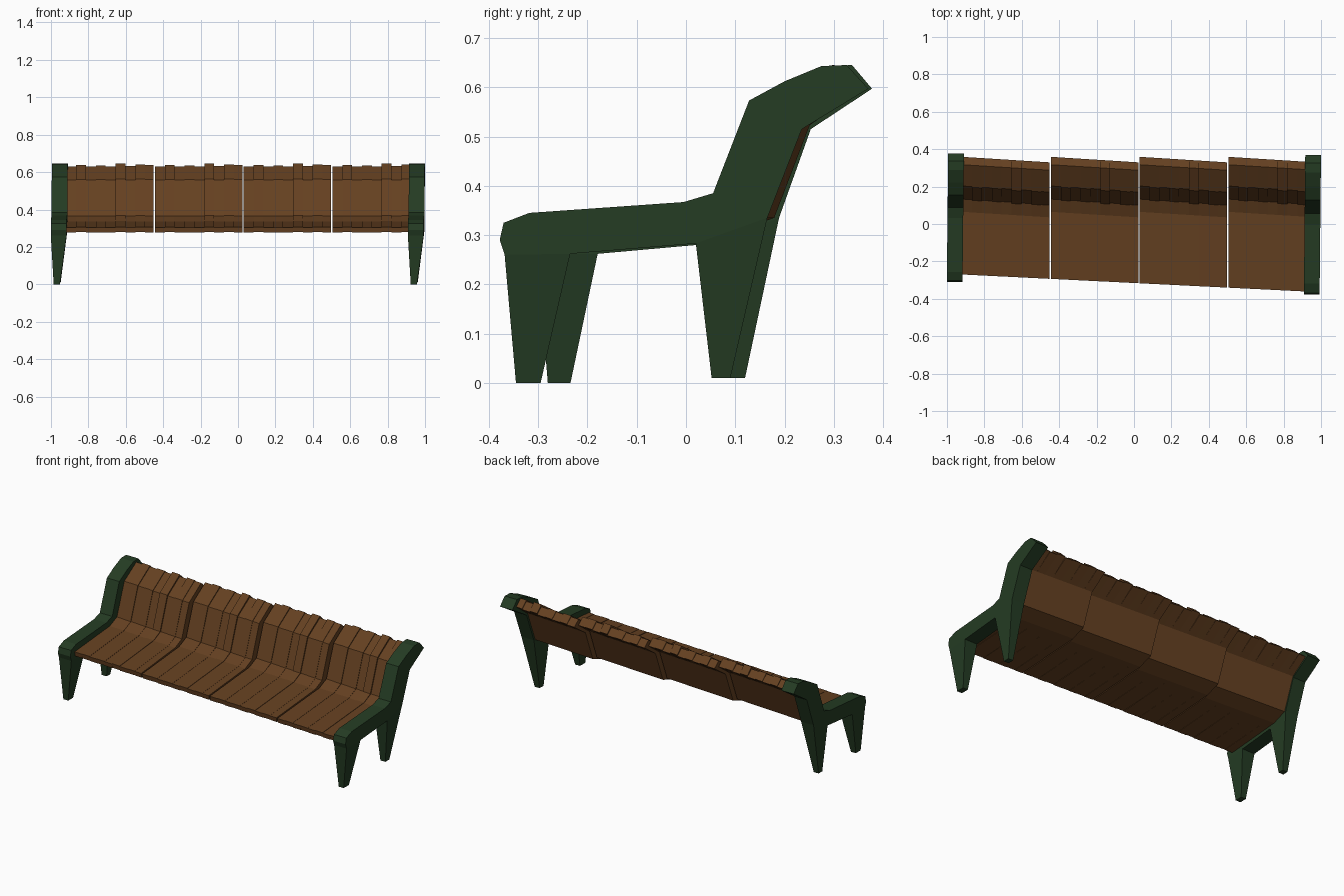
import bpy, bmesh

if "Cube" in bpy.data.objects:
    bpy.data.objects.remove(bpy.data.objects["Cube"])


def material(name, color):
    m = bpy.data.materials.new(name)
    m.diffuse_color = (*color, 1)
    m.use_nodes = True
    m.node_tree.nodes["Principled BSDF"].inputs["Base Color"].default_value = m.diffuse_color
    return m


WOOD = material("wood", (0.13, 0.052, 0.015))
IRON = material("green_paint", (0.018, 0.045, 0.017))


def finish(bm, name, mat):
    bmesh.ops.recalc_face_normals(bm, faces=bm.faces[:])
    me = bpy.data.meshes.new(name)
    bm.to_mesh(me)
    bm.free()
    me.materials.append(mat)
    ob = bpy.data.objects.new(name, me)
    bpy.context.collection.objects.link(ob)
    return ob


# End frame outline (y, z); feet are listed separately so the legs can taper
OUTLINE = [(-0.368, 0.26), (-0.345, 0.0), (-0.295, 0.0), (-0.235, 0.262),
           (0.02, 0.283), (0.052, 0.01), (0.09, 0.01), (0.165, 0.335),
           (0.235, 0.515), (0.37, 0.597), (0.326, 0.645), (0.275, 0.643),
           (0.20, 0.612), (0.128, 0.573), (0.055, 0.385), (-0.005, 0.367),
           (-0.318, 0.345), (-0.37, 0.325), (-0.378, 0.29)]
FEET = (1, 2, 5, 6)


def end_frame(name, cx, scale_y, shift_y):
    bm = bmesh.new()
    sides = []
    for hull, foot in ((-0.042, -0.027), (0.042, 0.006)):
        ring = []
        for i, (y, z) in enumerate(OUTLINE):
            x = cx + 0.01 * y + (foot if i in FEET else hull)
            ring.append(bm.verts.new((x, y * scale_y + shift_y, z)))
        sides.append(ring)
        bm.faces.new([v for i, v in enumerate(ring) if i not in FEET])
        bm.faces.new(ring[0:4])
        bm.faces.new(ring[4:8])
    a, b = sides
    n = len(a)
    for i in range(n):
        j = (i + 1) % n
        bm.faces.new((a[i], a[j], b[j], b[i]))
    return finish(bm, name, IRON)


end_frame("right_end_frame", 0.954, 1.0, 0.0)
end_frame("left_end_frame", -0.955, 0.92, 0.037)

# Slatted panels: bent boards running from seat front to headrest
START, PITCH, PER_PANEL = -0.918, 0.0527, 9
RISE = [0.0, 0.007, 0.0, 0.005, 0.0, 0.014, 0.002, 0.010, 0.006]


def slat_section(x, panel_x, rise):
    front = -0.27 - 0.0495 * (x - START)
    s = 0.015 - 0.063 * (x - panel_x)      # each panel is slightly skewed
    r = rise * 0.5
    return [(front, 0.304 + r * 0.4), (0.05 + s, 0.335 + r * 0.4),
            (0.118 + s - r, 0.365 + r * 0.4), (0.188 + s - r, 0.557 + r),
            (0.302 + s, 0.631 + rise), (0.344 + s, 0.598 + r),
            (0.236 + s, 0.523), (0.164 + s, 0.335),
            (0.075 + s, 0.303), (front + 0.004, 0.277 + r * 0.4)]


for p in range(4):
    panel_x = START + p * PITCH * PER_PANEL
    bm = bmesh.new()
    for k in range(PER_PANEL if p < 3 else PER_PANEL - 1):
        x0 = panel_x + k * PITCH
        x1 = x0 + PITCH
        if k == PER_PANEL - 1:
            x1 -= 0.007                    # open joint between panels
        rings = []
        for x in (x0, x1):
            rings.append([bm.verts.new((x, y, z))
                          for y, z in slat_section(x, panel_x, RISE[k])])
            bm.faces.new(rings[-1])
        a, b = rings
        for i in range(len(a)):
            j = (i + 1) % len(a)
            bm.faces.new((a[i], a[j], b[j], b[i]))
    finish(bm, f"slat_panel_{p + 1}", WOOD)
